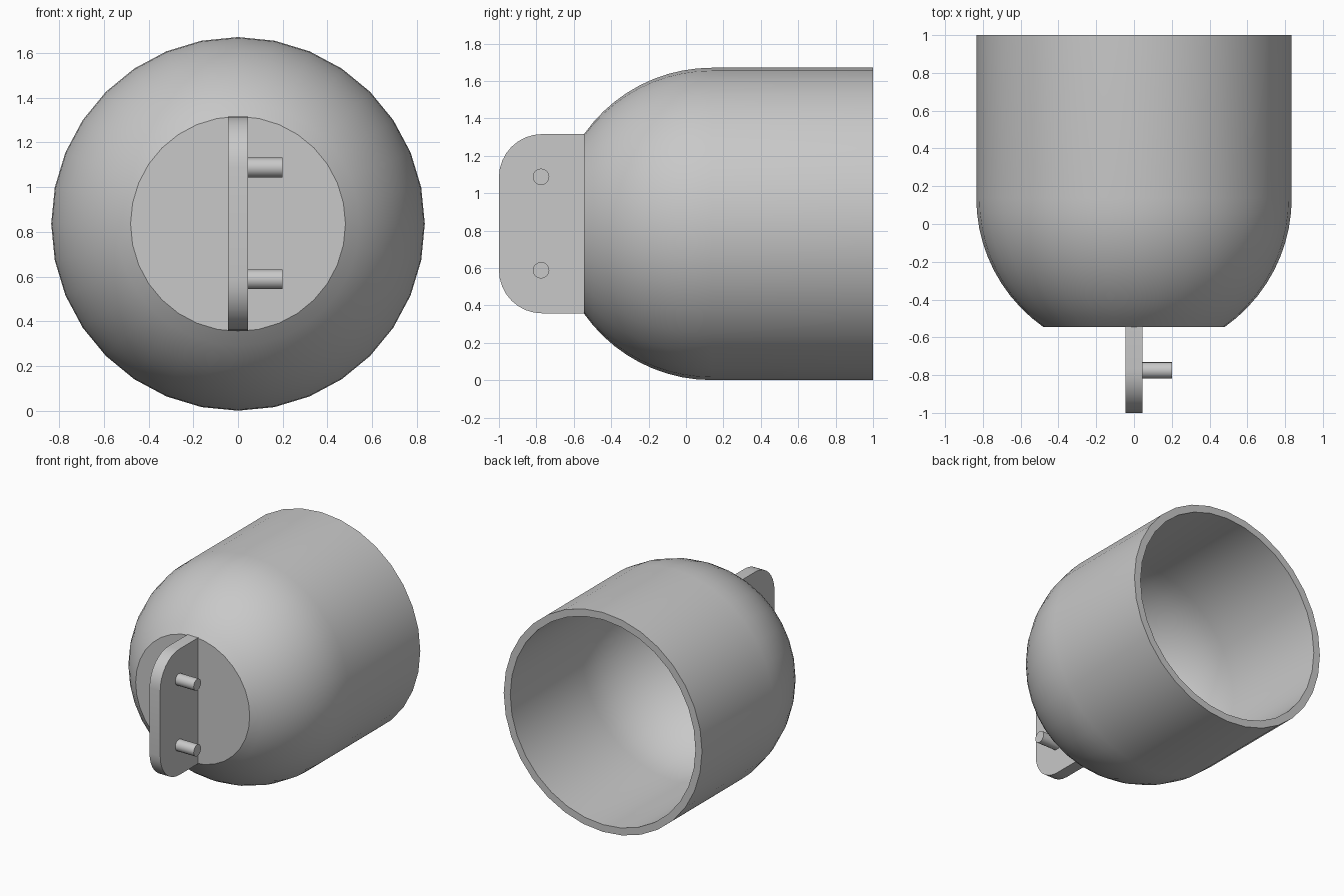
import bpy, bmesh, math
from mathutils import Matrix

if "Cube" in bpy.data.objects:
    bpy.data.objects.remove(bpy.data.objects["Cube"])

CZ = 0.836          # height of the cup axis
DOME_Y = 0.138      # centre of the dome sphere
SIDES = 32

grey = bpy.data.materials.new("grey")
grey.diffuse_color = (0.58, 0.58, 0.58, 1)
grey.use_nodes = True
grey.node_tree.nodes["Principled BSDF"].inputs["Base Color"].default_value = grey.diffuse_color


def finish(bm, name):
    bmesh.ops.recalc_face_normals(bm, faces=bm.faces)
    mesh = bpy.data.meshes.new(name)
    bm.to_mesh(mesh)
    bm.free()
    mesh.materials.append(grey)
    ob = bpy.data.objects.new(name, mesh)
    bpy.context.collection.objects.link(ob)
    bpy.ops.object.select_all(action='DESELECT')
    ob.select_set(True)
    bpy.context.view_layer.objects.active = ob
    bpy.ops.object.shade_smooth_by_angle(angle=math.radians(30))
    return ob


def dome_profile(radius, flat_y, steps=10):
    """(radius, y) points from the flat end, round the dome, to the open rim."""
    end = math.asin((DOME_Y - flat_y) / radius)
    pts = []
    for i in range(steps + 1):
        a = end * (1 - i / steps)
        pts.append((radius * math.cos(a), DOME_Y - radius * math.sin(a)))
    return pts + [(radius, 1.0)]


# Hollow cup: outer and inner profiles revolved around the y axis
bm = bmesh.new()
profile = dome_profile(0.835, -0.545) + dome_profile(0.78, -0.49)[::-1]
rings = []
for r, y in profile:
    rings.append([bm.verts.new((r * math.cos(2 * math.pi * k / SIDES), y,
                                CZ + r * math.sin(2 * math.pi * k / SIDES)))
                  for k in range(SIDES)])
for a, b in zip(rings, rings[1:]):
    for k in range(SIDES):
        n = (k + 1) % SIDES
        bm.faces.new((a[k], a[n], b[n], b[k]))
bm.faces.new(rings[0])
bm.faces.new(rings[-1])
finish(bm, "cup")

# Mounting plate with two rounded front corners
bm = bmesh.new()
R, BOTTOM, TOP, FRONT, BACK, HALF = 0.23, 0.358, 1.316, -1.0, -0.54, 0.045
outline = [(BACK, BOTTOM)]
for cz, start in ((BOTTOM + R, 270), (TOP - R, 180)):
    for i in range(9):
        a = math.radians(start - 90 * i / 8)
        outline.append((FRONT + R + R * math.cos(a), cz + R * math.sin(a)))
outline.append((BACK, TOP))
face = bm.faces.new([bm.verts.new((-HALF, y, z)) for y, z in outline])
ext = bmesh.ops.extrude_face_region(bm, geom=[face])
bmesh.ops.translate(bm, vec=(2 * HALF, 0, 0),
                    verts=[v for v in ext["geom"] if isinstance(v, bmesh.types.BMVert)])
finish(bm, "mounting_plate")

# Two pins on the right face of the plate
for name, z in (("upper_pin", 1.088), ("lower_pin", 0.588)):
    bm = bmesh.new()
    bmesh.ops.create_cone(bm, cap_ends=True, segments=16, radius1=0.044,
                          radius2=0.044, depth=0.16,
                          matrix=Matrix.Translation((0.12, -0.775, z))
                          @ Matrix.Rotation(math.pi / 2, 4, 'Y'))
    finish(bm, name)
